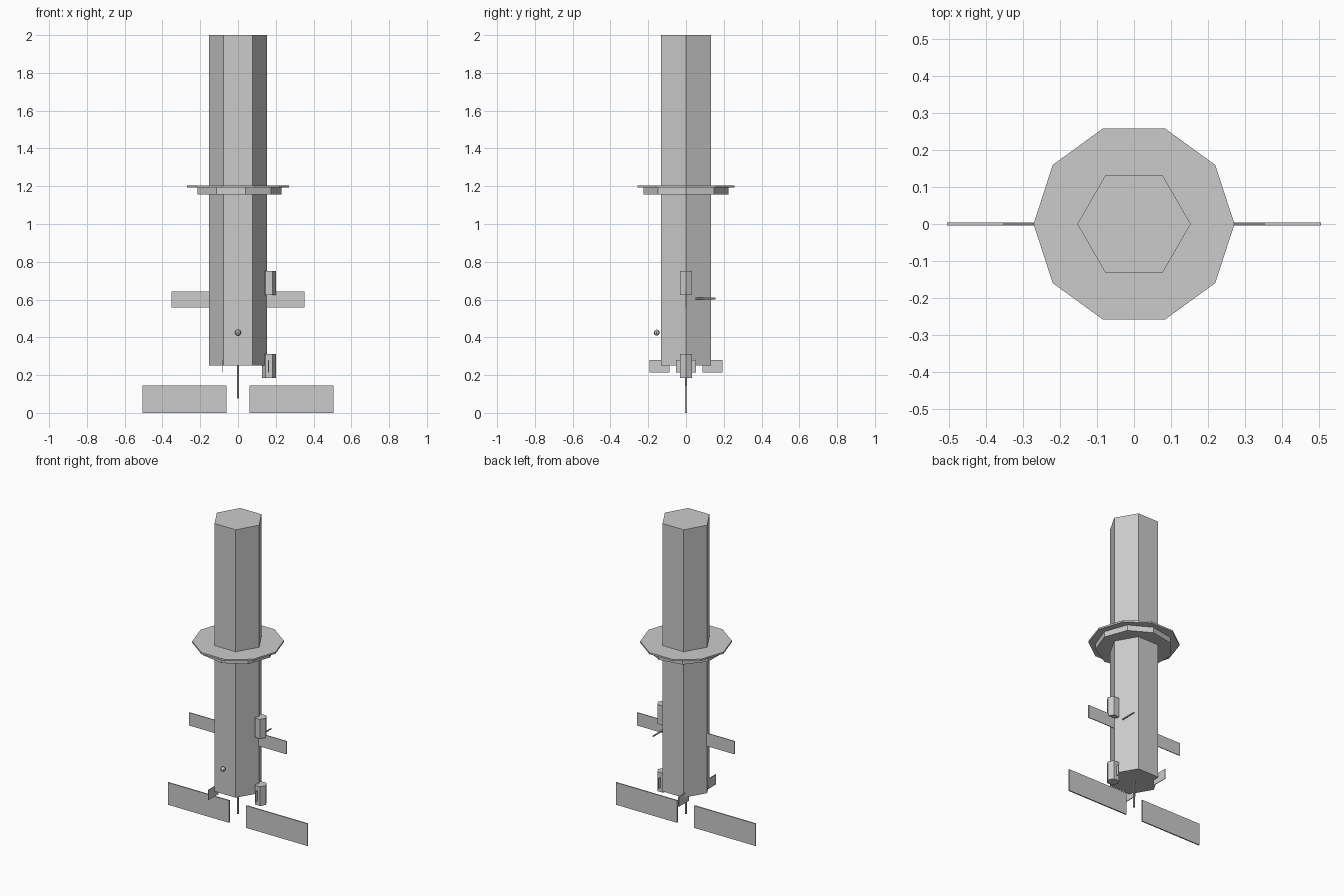
import bpy
import math

# Remove the default cube
cube = bpy.data.objects.get("Cube")
if cube:
    bpy.data.objects.remove(cube, do_unlink=True)

# Single flat colour
grey = bpy.data.materials.new("light_grey")
grey.use_nodes = True
colour = (0.6, 0.6, 0.6, 1)
grey.diffuse_color = colour
grey.node_tree.nodes["Principled BSDF"].inputs["Base Color"].default_value = colour


def finish(name):
    obj = bpy.context.object
    obj.name = name
    obj.data.materials.append(grey)
    return obj


def prism(name, sides, radius, low, high, x=0, y=0):
    """Upright prism with one corner pointing along +x."""
    bpy.ops.mesh.primitive_cylinder_add(
        vertices=sides, radius=radius, depth=high - low,
        location=(x, y, (low + high) / 2))
    obj = finish(name)
    # Cylinder corners start on +y, so turn the first one to +x
    obj.rotation_euler.z = -math.pi / 2
    return obj


def plate(name, centre, size):
    bpy.ops.mesh.primitive_cube_add(size=1, location=centre)
    obj = finish(name)
    obj.scale = size
    return obj


# Hexagonal body with a stepped flange
prism("body", 6, 0.153, 0.25, 2.0)
prism("flange_disc", 10, 0.271, 1.192, 1.203)
prism("flange_collar", 9, 0.229, 1.155, 1.192)

# Flat panels on both sides
for side, sign in (("left", 1), ("right", -1)):
    plate("upper_panel_" + side, (sign * 0.24, 0, 0.6), (0.225, 0.005, 0.085))
    plate("lower_panel_" + side, (sign * 0.283, 0, 0.0725), (0.443, 0.008, 0.145))

# Pods on the left flank
prism("upper_pod", 6, 0.038, 0.625, 0.752, x=0.164)
prism("lower_pod", 6, 0.038, 0.186, 0.312, x=0.164)

# Three small fins spaced evenly round the foot
for i in range(3):
    angle = math.tau * i / 3
    plate("foot_fin_%d" % (i + 1),
          (0.162 * math.cos(angle), 0.162 * math.sin(angle), 0.248),
          (0.004, 0.106, 0.066))

# Aerial below the body
prism("bottom_aerial", 8, 0.006, 0.075, 0.26)

# Short rod pointing backwards
rod = prism("rear_rod", 6, 0.005, 0.5525, 0.6575, x=0.13, y=0.103)
rod.location.z = 0.605
rod.rotation_euler = (math.pi / 2, 0, 0)

# Small ball in front of the body
bpy.ops.mesh.primitive_uv_sphere_add(
    segments=8, ring_count=6, radius=0.016, location=(0, -0.155, 0.425))
finish("front_ball")
